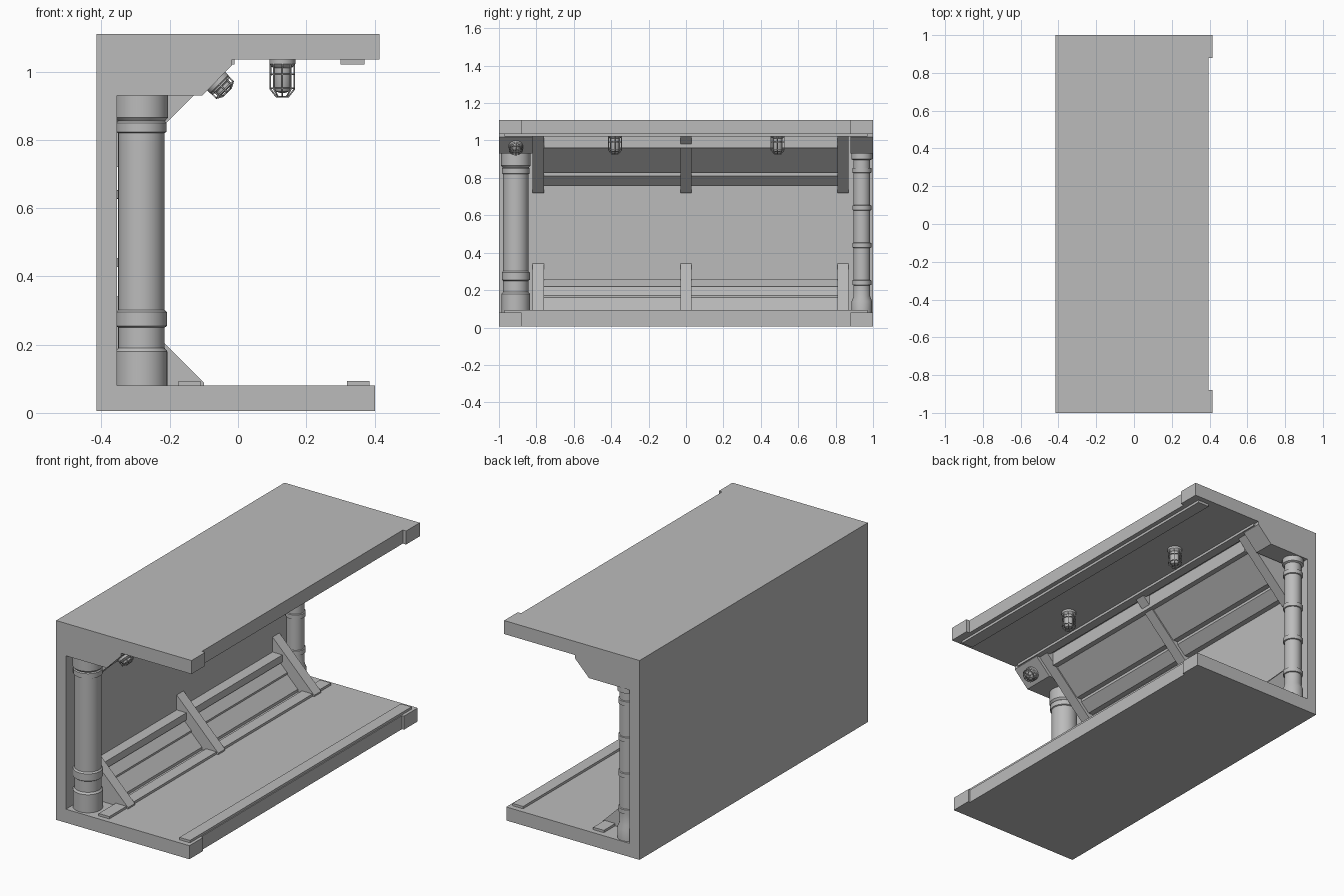
import bpy, bmesh, math
from mathutils import Vector, Matrix

cube = bpy.data.objects.get("Cube")
if cube:
    bpy.data.objects.remove(cube)

grey = bpy.data.materials.new("plain_grey")
grey.use_nodes = True
COL = (0.5, 0.5, 0.5, 1)
grey.diffuse_color = COL
grey.node_tree.nodes["Principled BSDF"].inputs["Base Color"].default_value = COL


def finish(name, bm, smooth=False):
    bmesh.ops.recalc_face_normals(bm, faces=bm.faces)
    me = bpy.data.meshes.new(name)
    bm.to_mesh(me)
    bm.free()
    me.materials.append(grey)
    ob = bpy.data.objects.new(name, me)
    bpy.context.collection.objects.link(ob)
    if smooth:
        bpy.ops.object.select_all(action='DESELECT')
        ob.select_set(True)
        bpy.context.view_layer.objects.active = ob
        bpy.ops.object.shade_smooth_by_angle(angle=math.radians(35))
    return ob


def prism(name, outline, y0, y1):
    """Extrude an x-z outline along y."""
    bm = bmesh.new()
    face = bm.faces.new([bm.verts.new((x, y0, z)) for x, z in outline])
    ext = bmesh.ops.extrude_face_region(bm, geom=[face])
    moved = [v for v in ext["geom"] if isinstance(v, bmesh.types.BMVert)]
    bmesh.ops.translate(bm, verts=moved, vec=(0, y1 - y0, 0))
    return finish(name, bm)


def box(name, x0, x1, y0, y1, z0, z1):
    return prism(name, [(x0, z0), (x1, z0), (x1, z1), (x0, z1)], y0, y1)


def lathe(name, profile, loc, sides=32, axis=(0, 0, 1)):
    """Revolve (radius, height) points about an axis, with closed ends."""
    bm = bmesh.new()
    rings = []
    for r, h in profile:
        rings.append([bm.verts.new((r * math.cos(i * math.tau / sides),
                                    r * math.sin(i * math.tau / sides), h))
                      for i in range(sides)])
    for a, b in zip(rings, rings[1:]):
        for i in range(sides):
            j = (i + 1) % sides
            bm.faces.new((a[i], a[j], b[j], b[i]))
    bm.faces.new(rings[0])
    bm.faces.new(rings[-1])
    ob = finish(name, bm, True)
    ob.rotation_euler = Vector(axis).to_track_quat('Z', 'Y').to_euler()
    ob.location = loc
    return ob


def wire(name, paths, radius, loc, axis):
    """Round bars along (points, closed) paths."""
    cu = bpy.data.curves.new(name, 'CURVE')
    cu.dimensions = '3D'
    cu.bevel_depth = radius
    cu.bevel_resolution = 1
    for pts, closed in paths:
        sp = cu.splines.new('POLY')
        sp.points.add(len(pts) - 1)
        for p, co in zip(sp.points, pts):
            p.co = (*co, 1)
        sp.use_cyclic_u = closed
    cu.materials.append(grey)
    ob = bpy.data.objects.new(name, cu)
    bpy.context.collection.objects.link(ob)
    ob.rotation_euler = Vector(axis).to_track_quat('Z', 'Y').to_euler()
    ob.location = loc


def lamp(name, loc, axis, length):
    """Bulkhead lamp: flange, glass and wire cage."""
    s = length
    lathe(name + "_body", [(0.038, 0), (0.038, 0.012), (0.032, 0.02), (0.027, 0.024),
                           (0.027, s * 0.75), (0.02, s * 0.86), (0.008, s * 0.9)],
          loc, 20, axis)
    paths = []
    for h in (s * 0.4, s * 0.78):
        paths.append(([(0.035 * math.cos(i * math.tau / 16),
                        0.035 * math.sin(i * math.tau / 16), h) for i in range(16)], True))
    for k in range(4):
        c, d = math.cos(k * math.pi / 4), math.sin(k * math.pi / 4)
        arc = [(0.035, 0.01), (0.035, s * 0.8), (0.018, s), (-0.018, s),
               (-0.035, s * 0.8), (-0.035, 0.01)]
        paths.append(([(r * c, r * d, h) for r, h in arc], False))
    wire(name + "_cage", paths, 0.0025, loc, axis)


# Main shell
box("back_wall", -0.415, -0.355, -1, 1, 0.005, 1.11)
box("floor_slab", -0.355, 0.39, -1, 1, 0.005, 0.08)
box("ceiling_slab", -0.355, 0.395, -1, 1, 1.035, 1.11)

# Corner caps on the open edge
for tag, s in (("front", -1), ("rear", 1)):
    y0, y1 = sorted((s * 0.88, s * 1.0))
    box(tag + "_floor_cap", 0.32, 0.402, y0, y1, 0.005, 0.08)
    box(tag + "_ceiling_cap", 0.32, 0.415, y0, y1, 1.035, 1.11)

# Long rails
box("floor_front_rail", 0.32, 0.385, -0.97, 0.97, 0.08, 0.093)
box("floor_inner_rail", -0.175, -0.11, -0.97, 0.97, 0.08, 0.093)
box("ceiling_front_rail", 0.30, 0.37, -0.97, 0.97, 1.021, 1.035)
box("ceiling_inner_rail", -0.06, -0.01, -0.97, 0.97, 1.021, 1.035)

# End blocks that hold the columns
block = [(-0.355, 0.93), (-0.105, 0.93), (-0.018, 1.018), (-0.018, 1.035), (-0.355, 1.035)]
prism("front_end_block", block, -1, -0.82)
prism("rear_end_block", block, 0.88, 1)

# Diagonal brackets
for tag, y in (("front", -0.79), ("middle", 0.0), ("rear", 0.84)):
    prism(tag + "_lower_bracket", [(-0.355, 0.08), (-0.10, 0.08), (-0.10, 0.088),
                                   (-0.355, 0.343)], y - 0.03, y + 0.03)
    prism(tag + "_upper_bracket", [(-0.355, 0.72), (-0.355, 1.035), (-0.025, 1.035),
                                   (-0.04, 1.02), (-0.34, 0.72)], y - 0.03, y + 0.03)

# Sloped panels with ledges between the brackets
prism("lower_sloped_panel", [(-0.355, 0.08), (-0.355, 0.26), (-0.295, 0.26), (-0.295, 0.22),
                             (-0.315, 0.22), (-0.265, 0.17), (-0.265, 0.16),
                             (-0.20, 0.095), (-0.20, 0.08)], -0.76, 0.81)
prism("upper_sloped_panel", [(-0.355, 1.035), (-0.355, 0.76), (-0.325, 0.76), (-0.275, 0.81),
                             (-0.275, 0.825), (-0.245, 0.825), (-0.11, 0.96), (-0.08, 0.96),
                             (-0.08, 1.02), (-0.08, 1.035)], -0.76, 0.81)

# Wide column
lathe("wide_column", [(0.076, 0.07), (0.076, 0.18), (0.068, 0.19), (0.068, 0.25), (0.075, 0.255),
                      (0.075, 0.295), (0.068, 0.302), (0.068, 0.82), (0.074, 0.823),
                      (0.074, 0.85), (0.069, 0.855), (0.078, 0.865), (0.078, 0.94)],
      (-0.283, -0.91, 0), 40)

# Narrow column with evenly spaced collars
profile = [(0.055, 0.07), (0.055, 0.14), (0.045, 0.165)]
for z in (0.24, 0.44, 0.64, 0.84):
    profile += [(0.045, z - 0.014), (0.051, z - 0.012), (0.051, z + 0.012), (0.045, z + 0.014)]
profile += [(0.045, 0.895), (0.056, 0.90), (0.056, 0.94)]
lathe("narrow_column", profile, (-0.305, 0.94, 0))

# Lamps
lamp("front_ceiling_lamp", (0.13, -0.38, 1.035), (0, 0, -1), 0.108)
lamp("rear_ceiling_lamp", (0.13, 0.49, 1.035), (0, 0, -1), 0.108)
lamp("corner_lamp", (-0.064, -0.91, 0.972), (1, 0, -1), 0.045)
